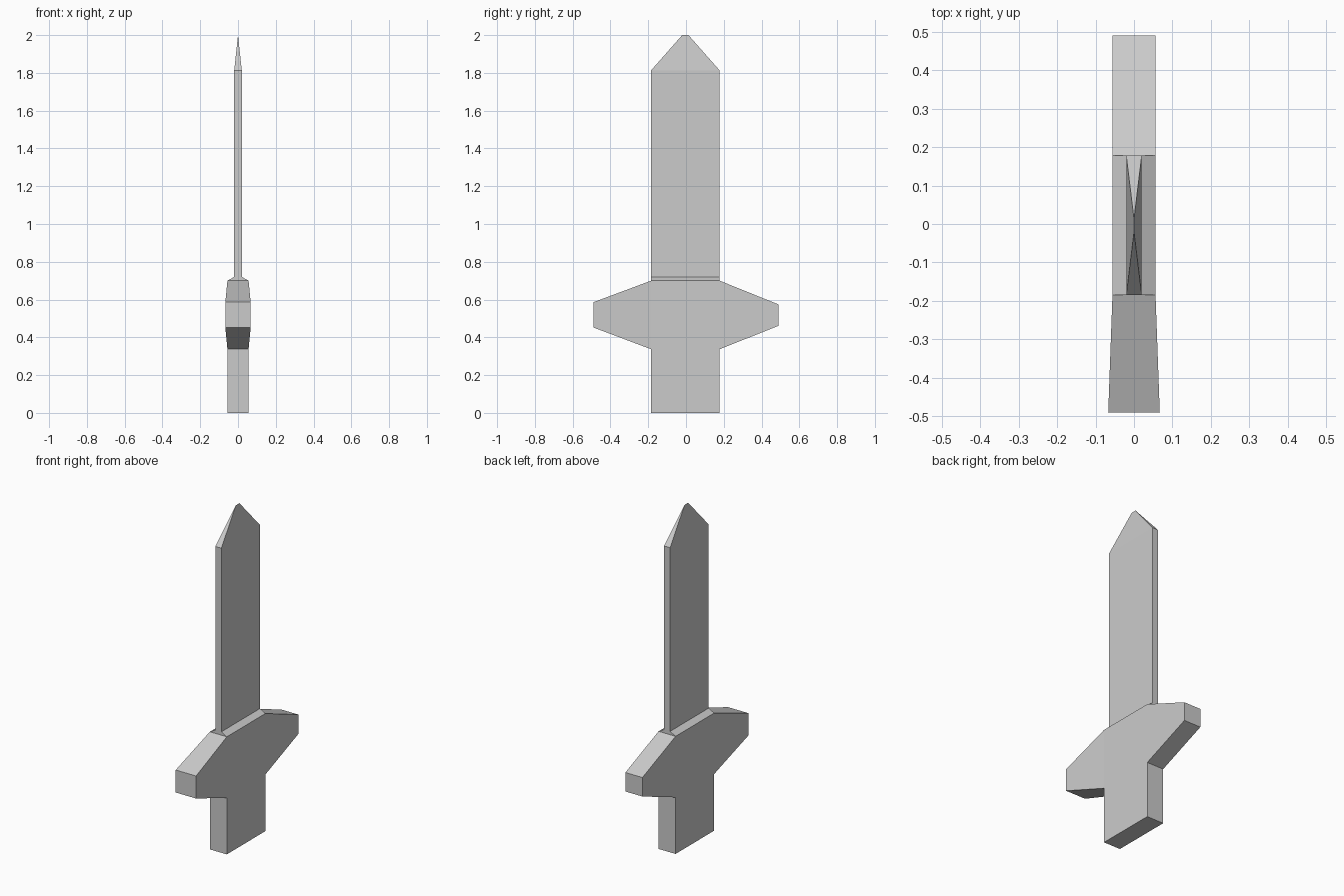
import bpy, bmesh

if "Cube" in bpy.data.objects:
    bpy.data.objects.remove(bpy.data.objects["Cube"])

# Cross-sections from grip to tip: z, half thickness, y min, y max
SECTIONS = [
    (0.0, 0.056, -0.185, 0.178),     # grip base
    (0.337, 0.056, -0.185, 0.178),   # guard bottom
    (0.70, 0.056, -0.185, 0.178),    # guard top
    (0.72, 0.02, -0.185, 0.178),     # blade root
    (1.813, 0.02, -0.185, 0.178),    # blade shoulder
    (2.0, 0.0, -0.02, 0.013),        # tip edge
]

bm = bmesh.new()

# Body: loft the rectangular sections
rings = [[bm.verts.new(p) for p in ((-h, y0, z), (h, y0, z), (h, y1, z), (-h, y1, z))]
         for z, h, y0, y1 in SECTIONS]
bm.faces.new(rings[0][::-1])
guard_sides = {}
for level, (a, b) in enumerate(zip(rings, rings[1:])):
    for i in range(4):
        j = (i + 1) % 4
        face = bm.faces.new((a[i], a[j], b[j], b[i]))
        if level == 1 and i in (0, 2):
            guard_sides[i] = face


# Guard arms: extrude the sides and taper the ends
def pull_arm(face, y, half_x, z_low, z_high):
    end = bmesh.ops.extrude_discrete_faces(bm, faces=[face])["faces"][0]
    for v in end.verts:
        v.co = (half_x if v.co.x > 0 else -half_x, y, z_high if v.co.z > 0.5 else z_low)


pull_arm(guard_sides[0], -0.49, 0.067, 0.452, 0.586)
pull_arm(guard_sides[2], 0.49, 0.056, 0.461, 0.574)

# Close the knife-edge tip
bmesh.ops.remove_doubles(bm, verts=bm.verts, dist=0.0005)
bmesh.ops.recalc_face_normals(bm, faces=bm.faces)

mesh = bpy.data.meshes.new("sword")
bm.to_mesh(mesh)
bm.free()
bpy.context.collection.objects.link(bpy.data.objects.new("sword", mesh))
